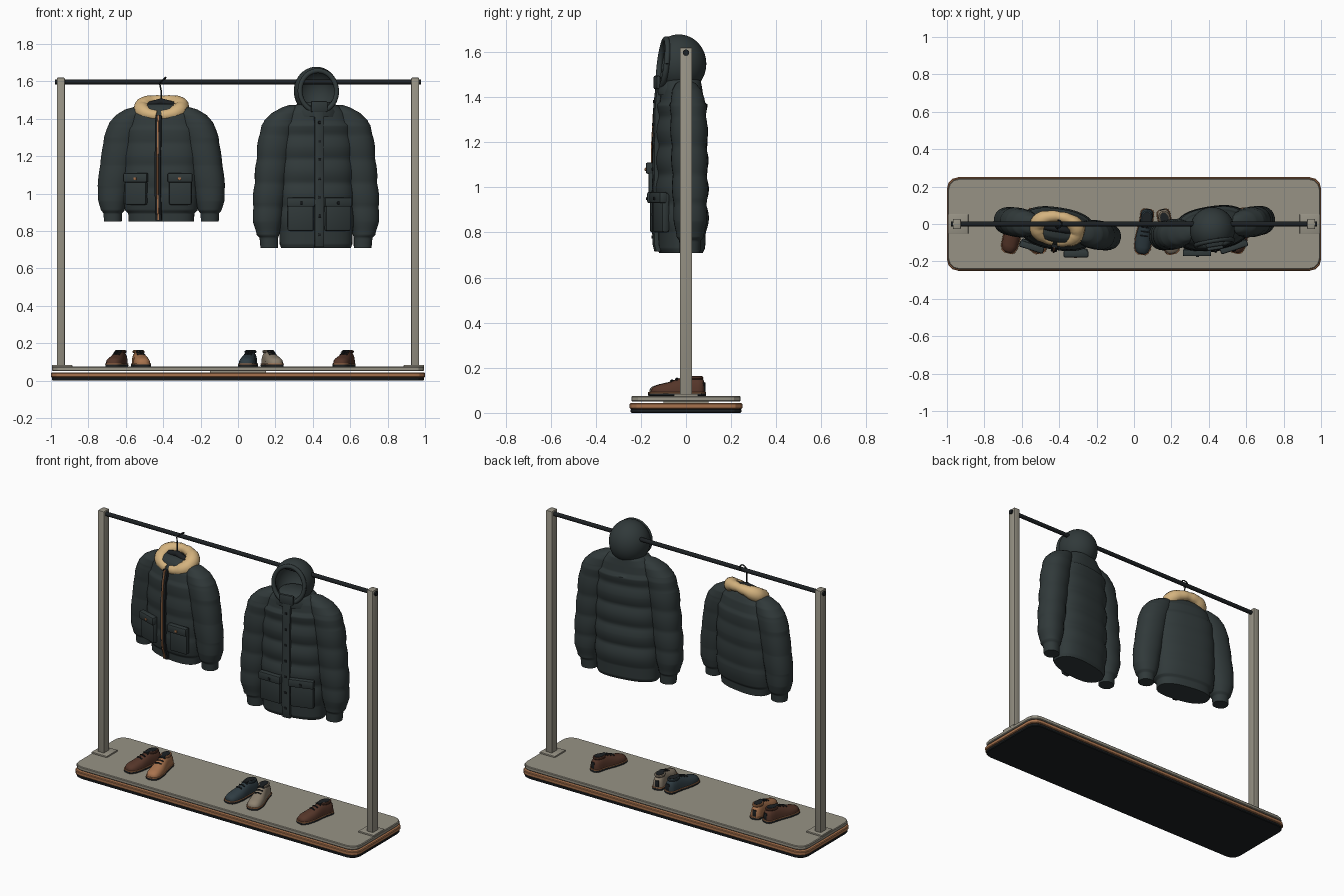
import bpy, bmesh, math
from math import sin, cos, pi, radians
from mathutils import Vector, Matrix

if "Cube" in bpy.data.objects:
    bpy.data.objects.remove(bpy.data.objects["Cube"])


def material(name, r, g, b):
    m = bpy.data.materials.new(name)
    m.use_nodes = True
    m.diffuse_color = (r, g, b, 1)
    m.node_tree.nodes["Principled BSDF"].inputs["Base Color"].default_value = (r, g, b, 1)
    return m


STONE = material("stone_grey", 0.31, 0.29, 0.235)
COPPER = material("copper_tan", 0.39, 0.17, 0.075)
BLACK = material("near_black", 0.012, 0.015, 0.017)
CLOTH = material("dark_slate_cloth", 0.03, 0.041, 0.042)
CREAM = material("cream_fleece", 0.66, 0.45, 0.21)
BROWN = material("dark_brown_leather", 0.09, 0.036, 0.022)
SLATE = material("blue_slate_leather", 0.028, 0.045, 0.055)
BEIGE = material("beige_leather", 0.27, 0.22, 0.16)
IDENT = Matrix()


def finish(name, bm, mat, T=IDENT, angle=40):
    bmesh.ops.recalc_face_normals(bm, faces=bm.faces[:])
    for f in bm.faces:
        f.smooth = True
    for e in bm.edges:
        e.smooth = e.calc_face_angle(0) < radians(angle)
    me = bpy.data.meshes.new(name)
    bm.to_mesh(me)
    bm.free()
    me.materials.append(mat)
    ob = bpy.data.objects.new(name, me)
    ob.matrix_world = T
    bpy.context.collection.objects.link(ob)
    return ob


def box(name, c, size, mat, T=IDENT, bevel=0.004, turn=0):
    bm = bmesh.new()
    bmesh.ops.create_cube(bm, size=1, matrix=Matrix.Diagonal((*size, 1)))
    if bevel:
        bmesh.ops.bevel(bm, geom=bm.edges[:], offset=bevel, segments=2, affect='EDGES', profile=0.5)
    return finish(name, bm, mat, T @ Matrix.Translation(c) @ Matrix.Rotation(turn, 4, 'Z'), 30)


def slab(name, sx, sy, z0, z1, mat):
    bm = bmesh.new()
    bmesh.ops.create_cube(bm, size=1, matrix=Matrix.Translation((0, 0, (z0 + z1) / 2)) @ Matrix.Diagonal((sx, sy, z1 - z0, 1)))
    up = [e for e in bm.edges if abs(e.verts[0].co.z - e.verts[1].co.z) > 0.001]
    bmesh.ops.bevel(bm, geom=up, offset=0.06, segments=3, affect='EDGES', profile=0.5)
    rims = [e for e in bm.edges if abs(e.verts[0].co.z - e.verts[1].co.z) < 0.001]
    bmesh.ops.bevel(bm, geom=rims, offset=0.004, segments=1, affect='EDGES')
    finish(name, bm, mat, angle=25)


def loft(name, rings, mat, T=IDENT, angle=40):
    bm = bmesh.new()
    loops = [[bm.verts.new(p) for p in r] for r in rings]
    n = len(loops[0])
    for a, b in zip(loops, loops[1:]):
        for i in range(n):
            j = (i + 1) % n
            bm.faces.new((a[i], a[j], b[j], b[i]))
    bm.faces.new(loops[0])
    bm.faces.new(loops[-1])
    return finish(name, bm, mat, T, angle)


def oval(a, b, power=2.0, n=32):
    # superellipse outline
    pts = []
    for i in range(n):
        c, s = cos(2 * pi * i / n), sin(2 * pi * i / n)
        pts.append((math.copysign(abs(c) ** (2 / power), c) * a, math.copysign(abs(s) ** (2 / power), s) * b))
    return pts


def tube(name, pts, radii, mat, T=IDENT, n=12, ref=(0, 1, 0)):
    pts = [Vector(p) for p in pts]
    if not isinstance(radii, list):
        radii = [radii] * len(pts)
    rings = []
    for i, p in enumerate(pts):
        t = (pts[min(i + 1, len(pts) - 1)] - pts[max(i - 1, 0)]).normalized()
        u = t.cross(Vector(ref)).normalized()
        v = t.cross(u)
        rings.append([p + u * x + v * y for x, y in oval(radii[i], radii[i], n=n)])
    return loft(name, rings, mat, T)


def at(profile, z):
    # interpolate a profile whose first column is height
    for p, q in zip(profile, profile[1:]):
        if z <= q[0]:
            k = max(0, (z - p[0]) / (q[0] - p[0]))
            return [a + (b - a) * k for a, b in zip(p, q)]
    return list(profile[-1])


def heights(profile, n=64):
    z0, z1 = profile[0][0], profile[-1][0]
    return sorted(set([z0 + (z1 - z0) * i / n for i in range(n + 1)] + [p[0] for p in profile]))


def garment(label, T, body, sleeve, puff, pitch):
    def swell(z):
        low, top = body[2][0], body[-1][0] - 0.12
        return puff * abs(sin(pi * (z - low) / pitch)) if low < z < top else 0

    rings = []
    for z in heights(body):
        _, w, d = at(body, z)
        rings.append([(x, y, z) for x, y in oval(w + swell(z) * 0.5, d + swell(z), 2.5, 40)])
    loft(label + "_body", rings, CLOTH, T, 50)
    for side, s in (("left", 1), ("right", -1)):
        rings = []
        for z in heights(sleeve):
            _, inner, outer, d = at(sleeve, z)
            w = (outer - inner) / 2 + swell(z) * 0.4
            rings.append([(s * (inner + outer) / 2 + x, y, z) for x, y in oval(w, d + swell(z) * 0.4, 2.2, 24)])
        loft(f"{label}_{side}_sleeve", rings, CLOTH, T, 50)


def front_strip(name, T, body, z0, z1, width, out, mat, shift=0):
    rings = []
    for i in range(25):
        z = z0 + (z1 - z0) * i / 24
        y = -at(body, z)[2] - out
        rings.append([(shift + x, y + d, z) for x, d in oval(width / 2, 0.012, 6, 12)])
    loft(name, rings, mat, T)


def pockets(label, T, x, z0, z1, w, y, button):
    for side, s in (("left", 1), ("right", -1)):
        turn = s * radians(9)
        box(f"{label}_{side}_pocket", (s * x, y, (z0 + z1) / 2), (w, 0.035, z1 - z0), CLOTH, T, 0.01, turn)
        box(f"{label}_{side}_pocket_flap", (s * x, y - 0.012, z1 - 0.02), (w + 0.012, 0.036, 0.05), CLOTH, T, 0.008, turn)
        box(f"{label}_{side}_pocket_button", (s * x, y - 0.03, z1 - 0.025), (0.016, 0.01, 0.014), button, T, 0.003, turn)


# Display base: three stacked slabs
slab("base_foot", 1.99, 0.49, 0, 0.018, BLACK)
slab("base_copper_band", 2.0, 0.5, 0.018, 0.043, COPPER)
slab("base_top", 1.99, 0.485, 0.051, 0.075, STONE)
box("base_spacer", (0, 0, 0.047), (0.3, 0.2, 0.01), STONE, bevel=0)

# Rail frame
for side, s in (("left", 1), ("right", -1)):
    box(side + "_post", (s * 0.947, 0, 0.847), (0.042, 0.054, 1.545), STONE)
    box(side + "_post_plate", (s * 0.94, 0, 0.078), (0.108, 0.108, 0.012), STONE, bevel=0.003)
    tube(side + "_rail_bolt", [(s * 0.965, 0, 1.597), (s * 0.978, 0, 1.597)], 0.014, BLACK)
tube("hanging_rail", [(-0.965, 0, 1.597), (0.965, 0, 1.597)], 0.013, BLACK, n=16)

# Short jacket
T1 = Matrix.Translation((-0.41, -0.025, 0)) @ Matrix.Rotation(radians(-9), 4, 'Z')
body1 = [(0.85, 0.175, 0.085), (0.895, 0.178, 0.088), (0.91, 0.195, 0.1), (1.0, 0.2, 0.108), (1.2, 0.2, 0.108),
         (1.34, 0.19, 0.1), (1.42, 0.165, 0.085), (1.46, 0.12, 0.065), (1.48, 0.07, 0.045)]
sleeve1 = [(0.85, 0.215, 0.31, 0.045), (0.895, 0.213, 0.312, 0.048), (0.91, 0.2, 0.325, 0.06), (0.96, 0.19, 0.338, 0.068),
           (1.04, 0.175, 0.343, 0.073), (1.15, 0.155, 0.33, 0.075), (1.3, 0.125, 0.308, 0.077), (1.38, 0.1, 0.28, 0.074),
           (1.42, 0.09, 0.245, 0.065), (1.45, 0.085, 0.195, 0.045), (1.465, 0.09, 0.14, 0.02)]
garment("jacket", T1, body1, sleeve1, 0.006, 0.12)
front_strip("jacket_zip_tape", T1, body1, 0.855, 1.42, 0.034, 0.006, BLACK)
front_strip("jacket_zip_teeth", T1, body1, 0.86, 1.42, 0.01, 0.011, COPPER)
pockets("jacket", T1, 0.12, 0.94, 1.105, 0.122, -0.106, COPPER)

# Fleece collar, high at the back and open at the front
arc = [radians(-84 + 348 * i / 40) for i in range(41)]
tube("jacket_fleece_collar", [(0.106 * cos(a), 0.065 * sin(a), 1.457 + 0.04 * sin(a)) for a in arc],
     [0.026 + 0.02 * abs(cos(a)) - 0.004 * abs(cos(3 * a)) ** 8 for a in arc], CREAM, T1, ref=(0, 0, 1))

# Hanger with hook over the rail
tube("hanger_bar", [(-0.14, 0, 1.42), (-0.06, 0, 1.475), (0, 0, 1.492), (0.06, 0, 1.475), (0.14, 0, 1.42)], 0.018, BLACK, T1)
hook = [(0, 0, 1.48), (0, 0, 1.545)]
hook += [(0.02 * cos(a), 0.025 + 0.021 * sin(a), 1.6 + 0.021 * cos(a)) for a in [radians(-120 + 20 * i) for i in range(12)]]
tube("hanger_hook", hook, 0.004, BLACK, T1, 8, (1, 0, 0))

# Long hooded coat
T2 = Matrix.Translation((0.417, -0.022, 0)) @ Matrix.Rotation(radians(9), 4, 'Z')
body2 = [(0.71, 0.188, 0.09), (0.73, 0.195, 0.1), (0.8, 0.197, 0.103), (1.0, 0.197, 0.103), (1.25, 0.193, 0.1),
         (1.36, 0.185, 0.098), (1.43, 0.16, 0.09), (1.47, 0.12, 0.085), (1.49, 0.07, 0.06)]
sleeve2 = [(0.71, 0.205, 0.3, 0.045), (0.765, 0.205, 0.305, 0.048), (0.78, 0.2, 0.32, 0.06), (0.85, 0.19, 0.335, 0.068),
           (0.95, 0.175, 0.338, 0.073), (1.15, 0.15, 0.322, 0.075), (1.3, 0.125, 0.308, 0.077), (1.39, 0.1, 0.28, 0.074),
           (1.43, 0.09, 0.24, 0.065), (1.46, 0.085, 0.185, 0.045), (1.475, 0.09, 0.14, 0.02)]
garment("coat", T2, body2, sleeve2, 0.014, 0.128)
front_strip("coat_placket", T2, body2, 0.715, 1.44, 0.052, 0.012, CLOTH)
for i in range(7):
    z = 0.78 + 0.1 * i
    box(f"coat_button_{i + 1}", (0, -at(body2, z)[2] - 0.026, z), (0.014, 0.008, 0.014), BLACK, T2, 0.003)
pockets("coat", T2, 0.1, 0.8, 0.975, 0.14, -0.106, BLACK)

# Hood: hollow shell with a tilted face opening and a padded rim
bm = bmesh.new()
hood_mid = Matrix.Translation((0, -0.01, 1.548)) @ Matrix.Diagonal((0.12, 0.122, 0.13, 1))
bmesh.ops.create_uvsphere(bm, u_segments=40, v_segments=24, radius=1, matrix=hood_mid)
bmesh.ops.bisect_plane(bm, geom=bm.verts[:] + bm.edges[:] + bm.faces[:], plane_co=(0, -0.075, 1.55),
                       plane_no=(0, -1, 0.12), clear_outer=True)
shell = finish("coat_hood", bm, CLOTH, T2)
thick = shell.modifiers.new("thickness", 'SOLIDIFY')
thick.thickness = 0.012
thick.offset = -1
rim = [radians(360 * i / 40) for i in range(41)]
tube("coat_hood_rim", [(0.099 * cos(a), -0.08 + 0.013 * sin(a), 1.548 + 0.109 * sin(a)) for a in rim], 0.013, CLOTH, T2)
neck = [(z, w, d) for z, w, d in ((1.41, 0.125, 0.095), (1.44, 0.12, 0.1), (1.465, 0.1, 0.095), (1.475, 0.07, 0.07))]
loft("coat_neck_collar", [[(x, y - 0.012, z) for x, y in oval(w, d)] for z, w, d in neck], CLOTH, T2)
box("coat_chin_tab", (0, -0.108, 1.465), (0.09, 0.02, 0.06), CLOTH, T2, 0.008)

# Shoes: (distance along the shoe, half width, height)
last = [(-0.142, 0.016, 0.014), (-0.132, 0.032, 0.026), (-0.105, 0.042, 0.036), (-0.06, 0.044, 0.046), (-0.025, 0.04, 0.058),
        (0.01, 0.035, 0.07), (0.045, 0.033, 0.072), (0.075, 0.033, 0.066), (0.092, 0.028, 0.058), (0.1, 0.014, 0.04)]


def shoe(label, x, y, turn, mat, trim):
    T = Matrix.Translation((x, y, 0.075)) @ Matrix.Rotation(radians(turn), 4, 'Z')

    def layer(part, z, h, grow, m):
        loft(f"{label}_{part}", [[(a, d * 1.03, z + b) for a, b in oval(w + grow, h, 8, 16)] for d, w, _ in last], m, T)

    layer("sole", 0.006, 0.006, 0.003, BLACK)
    layer("welt", 0.014, 0.003, 0.004, COPPER)
    loft(label + "_upper", [[(a, d, 0.015 + max(b, 0)) for a, b in oval(w, h, 2.4, 24)] for d, w, h in last], mat, T, 60)
    # ankle opening, padded rim, tongue and laces
    ring = [radians(15 * i) for i in range(25)]
    loft(label + "_opening", [[(a, 0.05 + b, z) for a, b in oval(0.022, 0.032)] for z in (0.07, 0.089)], BLACK, T)
    tube(label + "_ankle_rim", [(0.024 * cos(a), 0.05 + 0.035 * sin(a), 0.08) for a in ring], 0.008, mat, T, 8, (0, 0, 1))
    box(label + "_tongue", (0, 0.012, 0.084), (0.03, 0.024, 0.012), trim, T, 0.004)
    for i in range(3):
        d = -0.045 + 0.023 * i
        tube(f"{label}_lace_{i + 1}", [(-0.02, d, at(last, d)[2] + 0.013), (0, d, at(last, d)[2] + 0.018),
             (0.02, d, at(last, d)[2] + 0.013)], 0.004, trim, T, 6)
    box(label + "_heel_patch", (0, 0.098, 0.04), (0.024, 0.008, 0.04), trim, T, 0.003)


shoe("brown_shoe", -0.64, -0.015, -14, BROWN, BLACK)
shoe("tan_shoe", -0.525, -0.015, 8, COPPER, BLACK)
shoe("slate_shoe", 0.06, -0.02, -8, SLATE, BLACK)
shoe("beige_shoe", 0.175, -0.02, 14, BEIGE, BLACK)
shoe("single_brown_shoe", 0.575, -0.015, -14, BROWN, BLACK)
